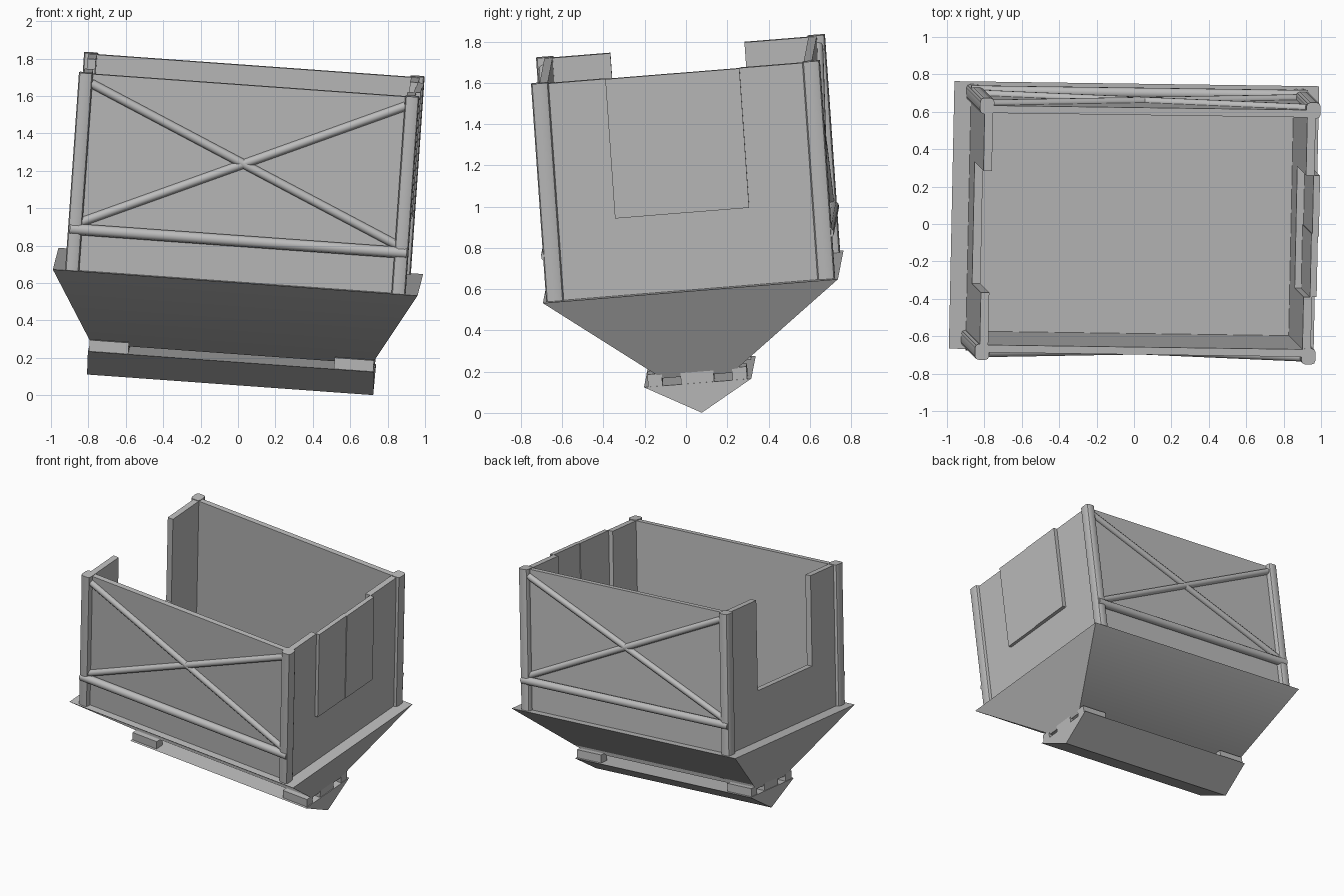
import bpy, bmesh, math
from mathutils import Matrix, Vector

cube = bpy.data.objects.get("Cube")
if cube:
    bpy.data.objects.remove(cube, do_unlink=True)

# Single painted grey
grey = bpy.data.materials.new("plain_grey")
grey.use_nodes = True
COLOUR = (0.5, 0.5, 0.5, 1)
grey.diffuse_color = COLOUR
grey.node_tree.nodes["Principled BSDF"].inputs["Base Color"].default_value = COLOUR

# The whole car leans: columns are its own x, y, z axes and its floor centre
LEAN = Matrix(((1, 0.021, 0.07, 0),
               (-0.014, 1, -0.07, 0.035),
               (-0.072, 0.081, 1, 0.66),
               (0, 0, 0, 1)))

TOP = 1.05          # wall height
SIDE, END = 0.84, 0.62   # inner faces of the walls
OPEN_A, OPEN_B, SILL = -0.34, 0.31, 0.375   # side opening


def finish(name, bm):
    bmesh.ops.recalc_face_normals(bm, faces=bm.faces)
    bm.transform(LEAN)
    mesh = bpy.data.meshes.new(name)
    bm.to_mesh(mesh)
    bm.free()
    mesh.materials.append(grey)
    obj = bpy.data.objects.new(name, mesh)
    bpy.context.collection.objects.link(obj)
    bpy.ops.object.select_all(action='DESELECT')
    obj.select_set(True)
    bpy.context.view_layer.objects.active = obj
    bpy.ops.object.shade_smooth_by_angle(angle=math.radians(40))
    return obj


def prism(name, profile, x0, x1):
    """Extrude a (y, z) profile along x."""
    bm = bmesh.new()
    face = bm.faces.new([bm.verts.new((x0, y, z)) for y, z in profile])
    out = bmesh.ops.extrude_face_region(bm, geom=[face])
    moved = [v for v in out["geom"] if isinstance(v, bmesh.types.BMVert)]
    bmesh.ops.translate(bm, verts=moved, vec=(x1 - x0, 0, 0))
    return finish(name, bm)


def box(name, x0, x1, y0, y1, z0, z1, bevel=0):
    bm = bmesh.new()
    bmesh.ops.create_cube(bm, size=1)
    bm.transform(Matrix.Translation(((x0 + x1) / 2, (y0 + y1) / 2, (z0 + z1) / 2))
                 @ Matrix.Diagonal((x1 - x0, y1 - y0, z1 - z0, 1)))
    if bevel:
        upright = [e for e in bm.edges
                   if abs(e.verts[0].co.z - e.verts[1].co.z) > 0.01]
        bmesh.ops.bevel(bm, geom=upright, offset=bevel, segments=2,
                        profile=0.5, affect='EDGES')
    return finish(name, bm)


def tube(name, start, end, radius):
    start, end = Vector(start), Vector(end)
    axis = end - start
    bm = bmesh.new()
    bmesh.ops.create_cone(bm, cap_ends=True, segments=10, radius1=radius,
                          radius2=radius, depth=axis.length)
    bm.transform(Matrix.Translation((start + end) / 2)
                 @ axis.to_track_quat('Z', 'Y').to_matrix().to_4x4())
    return finish(name, bm)


# Hopper: wide rim narrowing to a long slot, its top is the floor
bm = bmesh.new()
bmesh.ops.create_cube(bm, size=2)
for v in bm.verts:
    if v.co.z > 0:
        v.co = (v.co.x * 0.975, v.co.y * 0.715, 0)
    else:
        v.co = (v.co.x * 0.75, v.co.y * 0.17, -0.425)
finish("hopper", bm)

# V-shaped keel below the slot, held by end blocks
prism("keel", [(-0.26, -0.46), (0.26, -0.46), (0.01, -0.605)], -0.765, 0.765)
for x0, x1, end in ((-0.76, -0.55, "left"), (0.55, 0.76, "right")):
    for i, y in enumerate((-0.205, 0, 0.205)):
        half = 0.08 if i == 1 else 0.035
        box(f"keel_block_{end}_{i}", x0, x1, y - half, y + half, -0.47, -0.4)

# Front and back walls with posts, rail and crossed braces
for s, end in ((-1, "front"), (1, "back")):
    y0, y1 = sorted((s * END, s * (END + 0.04)))
    box(f"{end}_wall", -0.86, 0.86, y0, y1, 0, TOP)
    face = s * (END + 0.045)
    tube(f"{end}_rail", (-0.9, face + s * 0.015, 0.22), (0.9, face + s * 0.015, 0.22), 0.03)
    for t in (-1, 1):
        tube(f"{end}_brace", (-0.84 * t, face, 0.26), (0.84 * t, face, 1.0), 0.024)
        x0, x1 = sorted((t * 0.835, t * 0.91))
        y0, y1 = sorted((s * 0.615, s * 0.7))
        box(f"{end}_post", x0, x1, y0, y1, 0, TOP + 0.005, 0.02)

# Side walls, each cut down in the middle to a sill
notched = [(-0.65, 0), (0.65, 0), (0.65, TOP), (OPEN_B, TOP), (OPEN_B, SILL),
           (OPEN_A, SILL), (OPEN_A, TOP), (-0.65, TOP)]
for t, side in ((-1, "open_side"), (1, "closed_side")):
    prism(f"{side}_wall", notched, t * SIDE, t * (SIDE + 0.045))

# Two overlapping shutter panels closing one opening
box("shutter_front", 0.875, 0.91, OPEN_A, 0, SILL, TOP)
box("shutter_back", 0.88, 0.915, -0.015, OPEN_B, SILL, TOP)
